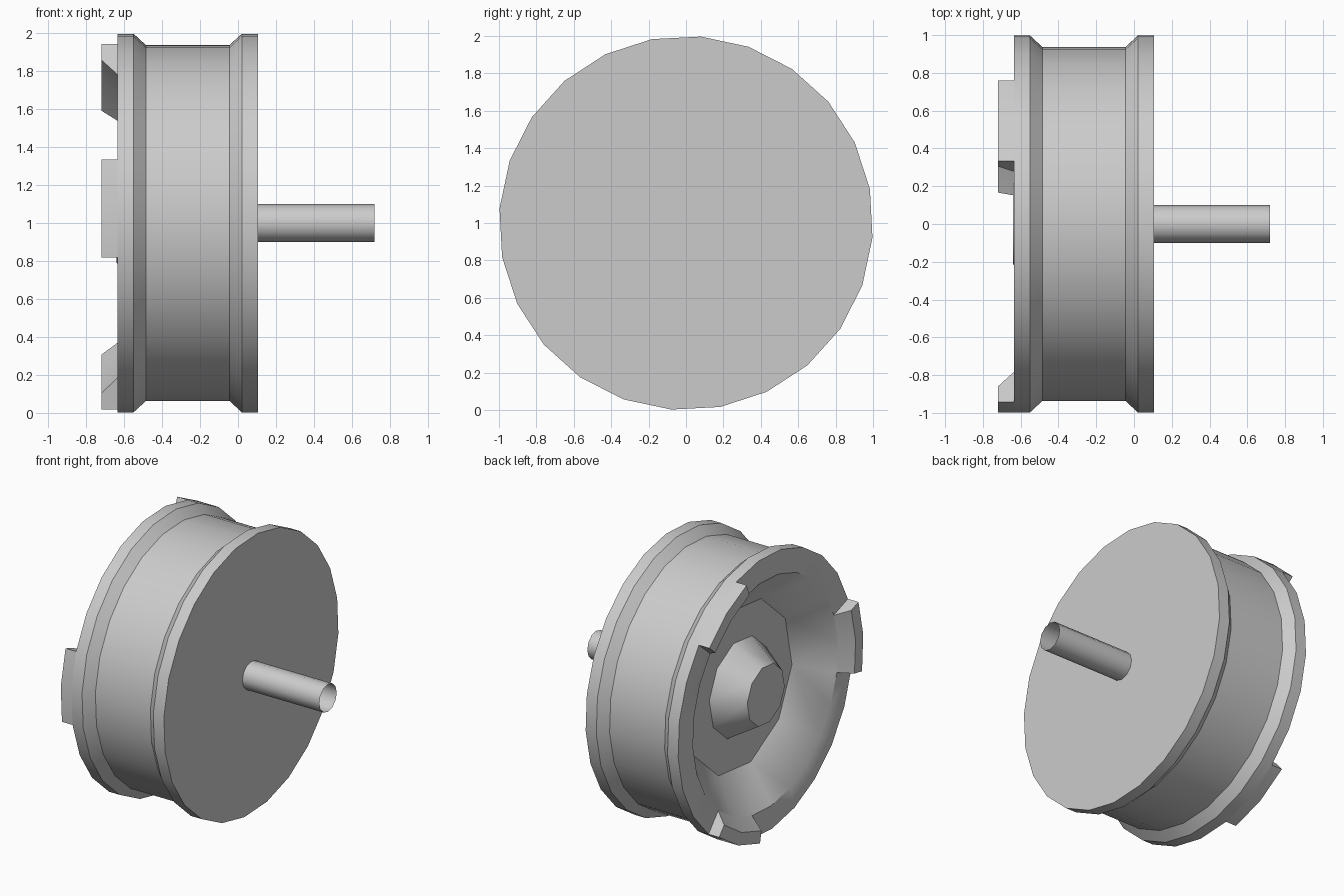
import bpy, bmesh
from math import radians, cos, sin

if "Cube" in bpy.data.objects:
    bpy.data.objects.remove(bpy.data.objects["Cube"])


def point(x, r, deg):
    # position around the x axis, which runs at height 1
    return (x, r * cos(radians(deg)), 1 + r * sin(radians(deg)))


def finish(bm, name):
    bmesh.ops.recalc_face_normals(bm, faces=bm.faces)
    mesh = bpy.data.meshes.new(name)
    bm.to_mesh(mesh)
    bm.free()
    ob = bpy.data.objects.new(name, mesh)
    bpy.context.collection.objects.link(ob)
    bpy.ops.object.select_all(action='DESELECT')
    ob.select_set(True)
    bpy.context.view_layer.objects.active = ob
    bpy.ops.object.shade_smooth_by_angle(angle=radians(38))
    return ob


def join_rings(bm, a, b, start_a, start_b):
    n, m = len(a), len(b)
    if n == m:
        for i in range(n):
            k = (i + 1) % n
            bm.faces.new((a[i], a[k], b[k], b[i]))
        return
    # differing side counts: walk both rings by angle
    i = j = 0
    while i < n or j < m:
        next_a = start_a + (i + 1) * 360 / n
        next_b = start_b + (j + 1) * 360 / m
        if j == m or (i < n and next_a <= next_b):
            bm.faces.new((a[i % n], a[(i + 1) % n], b[j % m]))
            i += 1
        else:
            bm.faces.new((a[i % n], b[(j + 1) % m], b[j % m]))
            j += 1


def lathe(name, rings, cap_start=False, cap_end=False):
    # each ring is (x, radius, sides, start angle)
    bm = bmesh.new()
    loops = [[bm.verts.new(point(x, r, a0 + i * 360 / n)) for i in range(n)]
             for x, r, n, a0 in rings]
    for k in range(len(rings) - 1):
        join_rings(bm, loops[k], loops[k + 1], rings[k][3], rings[k + 1][3])
    if cap_start:
        bm.faces.new(loops[0])
    if cap_end:
        bm.faces.new(loops[-1])
    return finish(bm, name)


# wheel: flat back, grooved outside, dished front
outline = [(0.105, 1), (0.02, 1), (-0.045, 0.94), (-0.485, 0.94),
           (-0.55, 1), (-0.635, 1), (-0.635, 0.83)]
rings = [(x, r, 24, 10.5) for x, r in outline] + [(-0.43, 0.6, 10, 6)]
lathe("wheel_body", rings, True, True)

# tapered hub inside the dish
lathe("hub", [(-0.43, 0.35, 10, 6), (-0.64, 0.215, 10, 6)], cap_end=True)

# hollow axle
lathe("axle", [(0.105, 0.1, 12, 0), (0.72, 0.1, 12, 0)])

# three locking tabs on the rim
section = [(-0.635, 1), (-0.72, 1), (-0.72, 0.912), (-0.635, 0.83)]
for n in range(3):
    bm = bmesh.new()
    start = 40.5 + 120 * n
    cuts = [[bm.verts.new(point(x, r, start + 15 * i)) for x, r in section]
            for i in range(3)]
    for a, b in zip(cuts, cuts[1:]):
        for k in range(3):
            bm.faces.new((a[k], a[k + 1], b[k + 1], b[k]))
    bm.faces.new(cuts[0])
    bm.faces.new(cuts[-1])
    finish(bm, f"rim_tab_{n + 1}")
